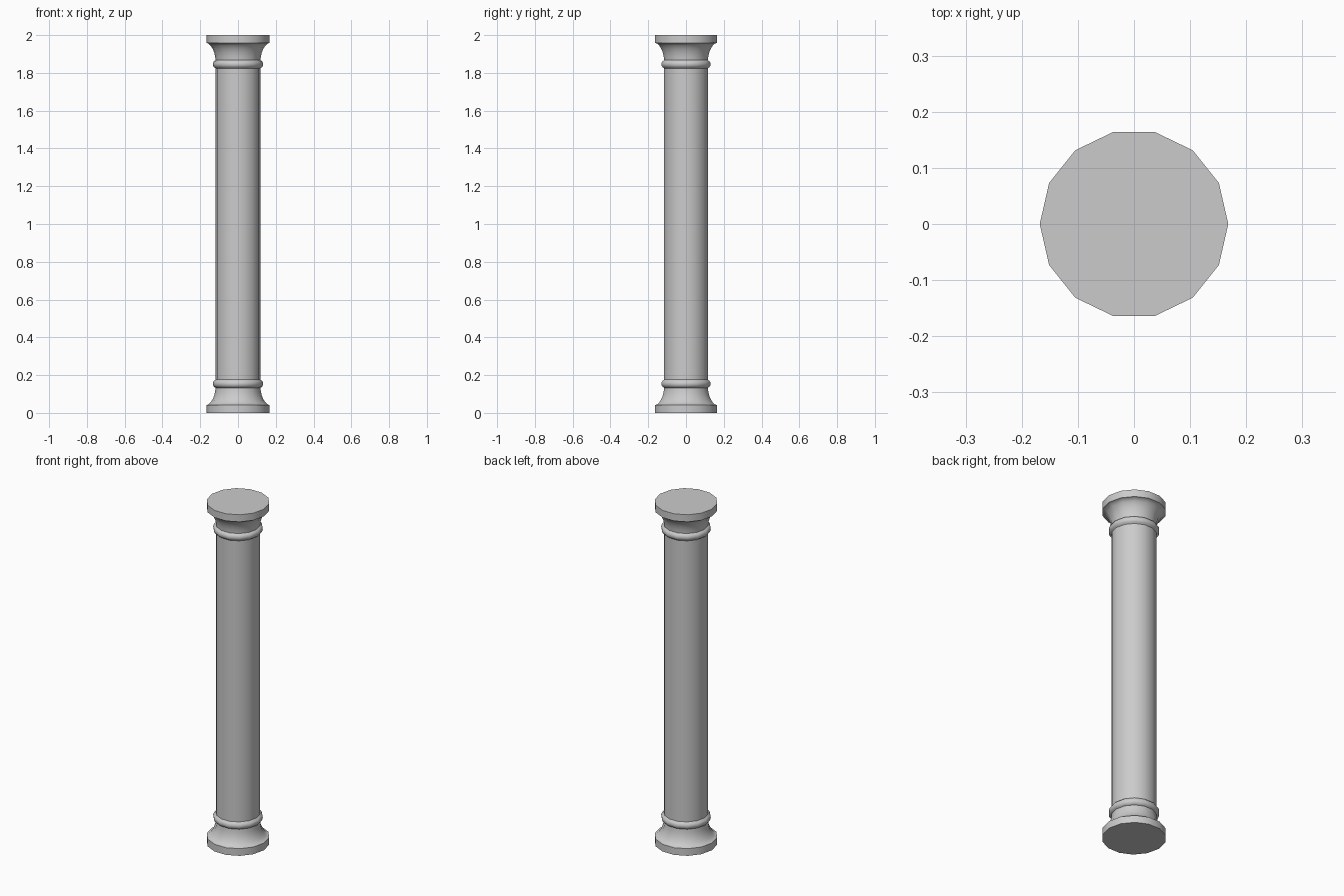
import bpy, bmesh, math

if "Cube" in bpy.data.objects:
    bpy.data.objects.remove(bpy.data.objects["Cube"])

SIDES = 14
HEIGHT = 2.0

# Lower half of the column outline (radius, z): plinth and concave flare
half = [(0.168, 0.0), (0.168, 0.042),
        (0.158, 0.044), (0.145, 0.056), (0.134, 0.073),
        (0.126, 0.092), (0.121, 0.113), (0.119, 0.133)]

# Rounded neck ring
for i in range(7):
    a = math.radians(-66 + 22 * i)
    half.append((0.111 + 0.0225 * math.cos(a), 0.154 + 0.0225 * math.sin(a)))

# Start of the shaft, then the same outline mirrored for the capital
half.append((0.119, 0.176))
profile = half + [(r, HEIGHT - z) for r, z in reversed(half)]


def lathe(name, outline, sides):
    """Revolve an outline around z and cap both ends."""
    bm = bmesh.new()
    rings = []
    for r, z in outline:
        rings.append([bm.verts.new((r * math.cos(math.tau * k / sides),
                                    r * math.sin(math.tau * k / sides), z))
                      for k in range(sides)])
    for lo, hi in zip(rings, rings[1:]):
        for k in range(sides):
            n = (k + 1) % sides
            bm.faces.new((lo[k], lo[n], hi[n], hi[k]))
    bm.faces.new(list(reversed(rings[0])))
    bm.faces.new(rings[-1])
    mesh = bpy.data.meshes.new(name)
    bm.to_mesh(mesh)
    bm.free()
    obj = bpy.data.objects.new(name, mesh)
    bpy.context.collection.objects.link(obj)
    return obj


# Whole column as one watertight turned piece
column = lathe("column", profile, SIDES)
bpy.context.view_layer.objects.active = column
column.select_set(True)
bpy.ops.object.shade_smooth_by_angle(angle=math.radians(35))
